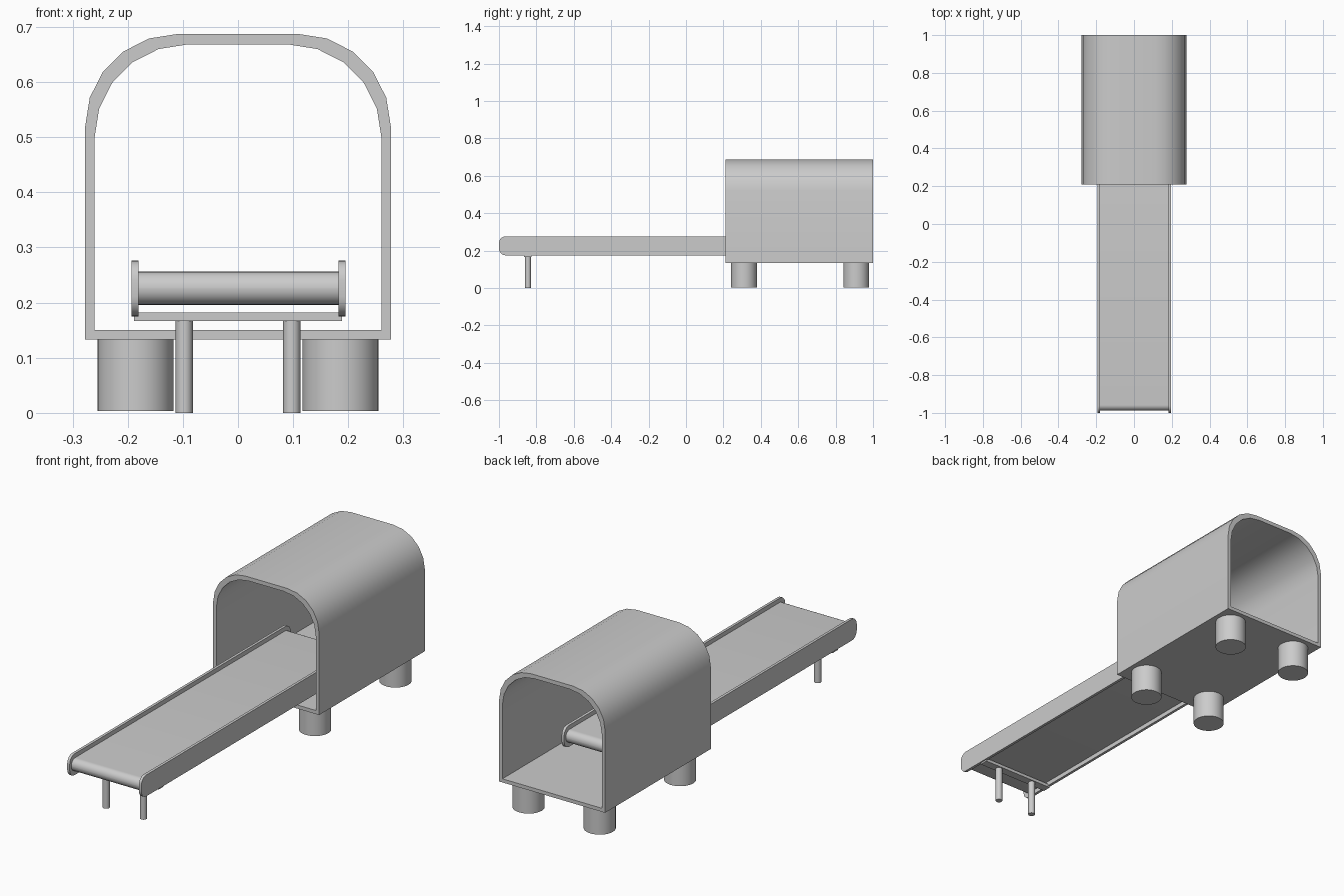
import bpy, bmesh
from math import sin, cos, pi, radians

if "Cube" in bpy.data.objects:
    bpy.data.objects.remove(bpy.data.objects["Cube"])


def finish(name, bm):
    bmesh.ops.recalc_face_normals(bm, faces=bm.faces)
    me = bpy.data.meshes.new(name)
    bm.to_mesh(me)
    bm.free()
    ob = bpy.data.objects.new(name, me)
    bpy.context.collection.objects.link(ob)
    bpy.ops.object.select_all(action='DESELECT')
    ob.select_set(True)
    bpy.context.view_layer.objects.active = ob
    bpy.ops.object.shade_smooth_by_angle(angle=radians(30))
    return ob


def arc(cx, cz, r, a0, a1, n):
    return [(cx + r * cos(radians(a0 + (a1 - a0) * i / n)),
             cz + r * sin(radians(a0 + (a1 - a0) * i / n))) for i in range(n + 1)]


def slab(name, profile, x0, x1):
    # extrude a (y, z) profile along x
    bm = bmesh.new()
    f = bm.faces.new([bm.verts.new((x0, y, z)) for y, z in profile])
    new = bmesh.ops.extrude_face_region(bm, geom=[f])['geom']
    bmesh.ops.translate(bm, vec=(x1 - x0, 0, 0),
                        verts=[v for v in new if isinstance(v, bmesh.types.BMVert)])
    return finish(name, bm)


def rounded(y0, y1, z0, z1, r, n):
    # rectangle with rounded corners in the (y, z) plane
    return (arc(y1 - r, z1 - r, r, 0, 90, n) + arc(y0 + r, z1 - r, r, 90, 180, n)
            + arc(y0 + r, z0 + r, r, 180, 270, n) + arc(y1 - r, z0 + r, r, 270, 360, n))


def post(name, x, y, r, z0, z1, n=32):
    bm = bmesh.new()
    bmesh.ops.create_cone(bm, cap_ends=True, segments=n, radius1=r, radius2=r, depth=z1 - z0)
    bmesh.ops.translate(bm, vec=(x, y, (z0 + z1) / 2), verts=bm.verts)
    return finish(name, bm)


def arch(w, z0, z1, r):
    return ([(w, z0)] + arc(w - r, z1 - r, r, 0, 90, 5)
            + arc(r - w, z1 - r, r, 90, 180, 5) + [(-w, z0)])


# arched tunnel shell, open at both ends
bm = bmesh.new()
outer, inner = arch(0.277, 0.133, 0.687, 0.167), arch(0.26, 0.15, 0.668, 0.168)
loops = [[bm.verts.new((x, y, z)) for x, z in p]
         for p, y in ((outer, 0.21), (outer, 1.0), (inner, 1.0), (inner, 0.21))]
for k in range(4):
    a, b = loops[k], loops[(k + 1) % 4]
    for i in range(len(a)):
        j = (i + 1) % len(a)
        bm.faces.new((a[i], a[j], b[j], b[i]))
finish("tunnel_shell", bm)

# tunnel feet and conveyor legs
for side, s in (("left", -1), ("right", 1)):
    for end, y in (("front", 0.31), ("rear", 0.91)):
        post(f"tunnel_foot_{end}_{side}", s * 0.186, y, 0.069, 0.003, 0.134)
    post(f"conveyor_leg_{side}", s * 0.0975, -0.845, 0.0155, 0, 0.168, 24)

# conveyor side rails
for side, x0, x1 in (("left", -0.193, -0.18), ("right", 0.182, 0.195)):
    slab(f"conveyor_rail_{side}", rounded(-1.0, 0.65, 0.175, 0.276, 0.036, 5), x0, x1)

# belt with round ends
slab("conveyor_belt", rounded(-0.988, 0.638, 0.196, 0.256, 0.0299, 8), -0.181, 0.183)

# crossbar over the legs
slab("leg_crossbar", [(-0.865, 0.167), (-0.825, 0.167), (-0.825, 0.182), (-0.865, 0.182)],
     -0.189, 0.189)
